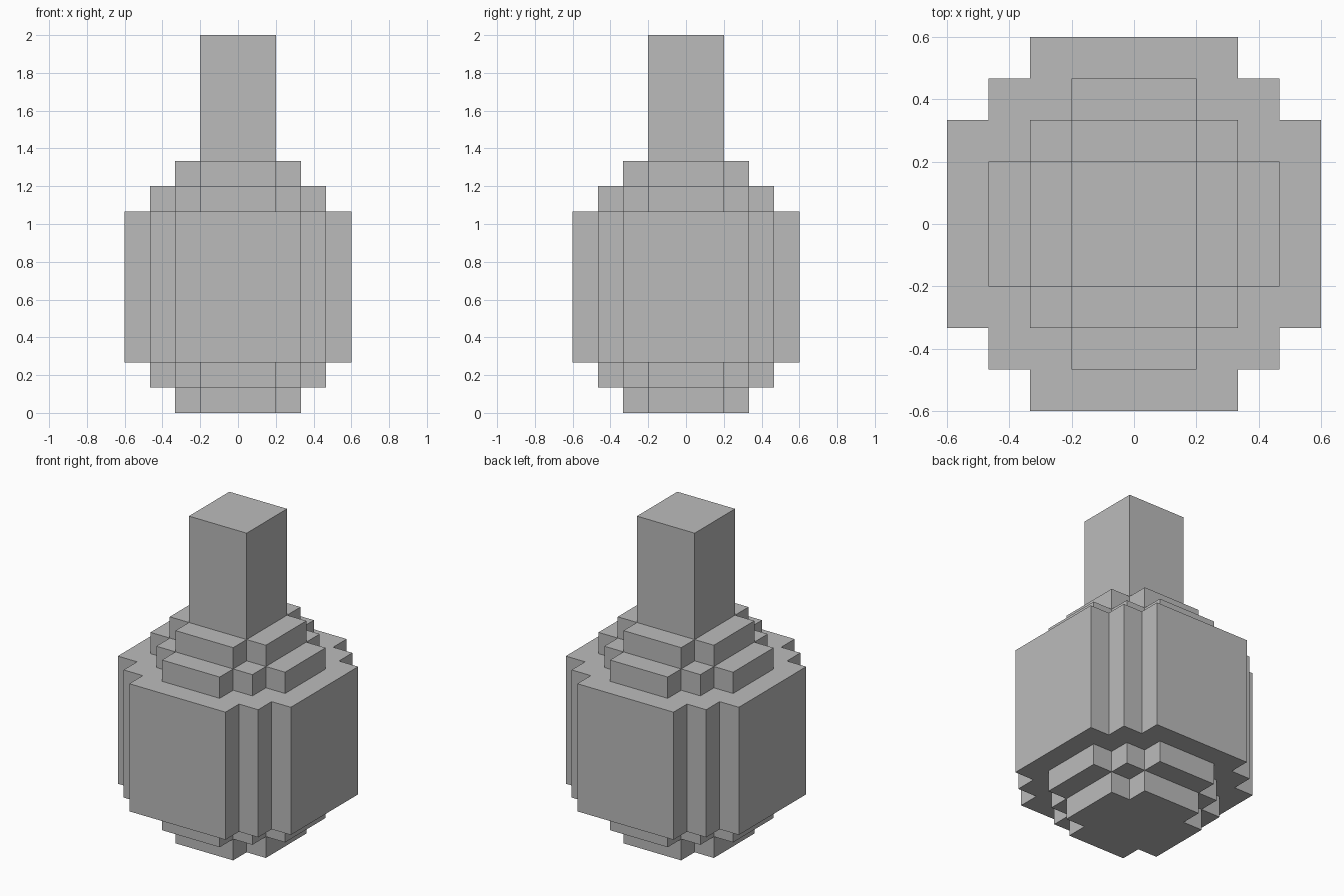
import bpy
import bmesh
from mathutils import Matrix, Vector

cube = bpy.data.objects.get("Cube")
if cube:
    bpy.data.objects.remove(cube, do_unlink=True)

U = 2 / 15  # size of one block

grey = bpy.data.materials.new("plain grey")
grey.use_nodes = True
grey.diffuse_color = (0.5, 0.5, 0.5, 1)
grey.node_tree.nodes["Principled BSDF"].inputs["Base Color"].default_value = (0.5, 0.5, 0.5, 1)


def stepped_outline(inner, outer):
    """Outline with stair-stepped corners, from one corner turned four times."""
    corner = [(outer, inner)]
    x, y = outer, inner
    while x > inner:
        x -= 1
        corner.append((x, y))
        if x > inner:
            y += 1
            corner.append((x, y))
    corner = corner if outer > inner else [(outer, outer)]
    # the last corner point meets the far side of the step
    if outer > inner:
        corner.append((inner, outer))
    points = []
    for turn in range(4):
        spin = Matrix.Rotation(turn * 1.5707963, 2)
        for p in corner:
            q = spin @ Vector(p)
            if not points or (q - points[-1]).length > 0.01:
                points.append(q)
    return points


def layer(name, inner, outer, bottom, top):
    """Extrude a stepped outline between two heights, all in blocks."""
    bm = bmesh.new()
    base = bm.faces.new([bm.verts.new((p.x * U, p.y * U, bottom * U))
                         for p in stepped_outline(inner, outer)])
    up = bmesh.ops.extrude_face_region(bm, geom=[base], use_keep_orig=True)
    moved = [v for v in up["geom"] if isinstance(v, bmesh.types.BMVert)]
    bmesh.ops.translate(bm, verts=moved, vec=(0, 0, (top - bottom) * U))
    bmesh.ops.recalc_face_normals(bm, faces=bm.faces)
    mesh = bpy.data.meshes.new(name)
    bm.to_mesh(mesh)
    bm.free()
    mesh.materials.append(grey)
    bpy.context.collection.objects.link(bpy.data.objects.new(name, mesh))


# Body, widening from the foot and narrowing to the shoulders
layer("foot", 1.5, 2.5, 0, 1)
layer("lower_step", 1.5, 3.5, 1, 2)
layer("body", 2.5, 4.5, 2, 8)
layer("lower_shoulder", 1.5, 3.5, 8, 9)
layer("upper_shoulder", 1.5, 2.5, 9, 10)

# Square neck
layer("neck", 1.5, 1.5, 10, 15)
